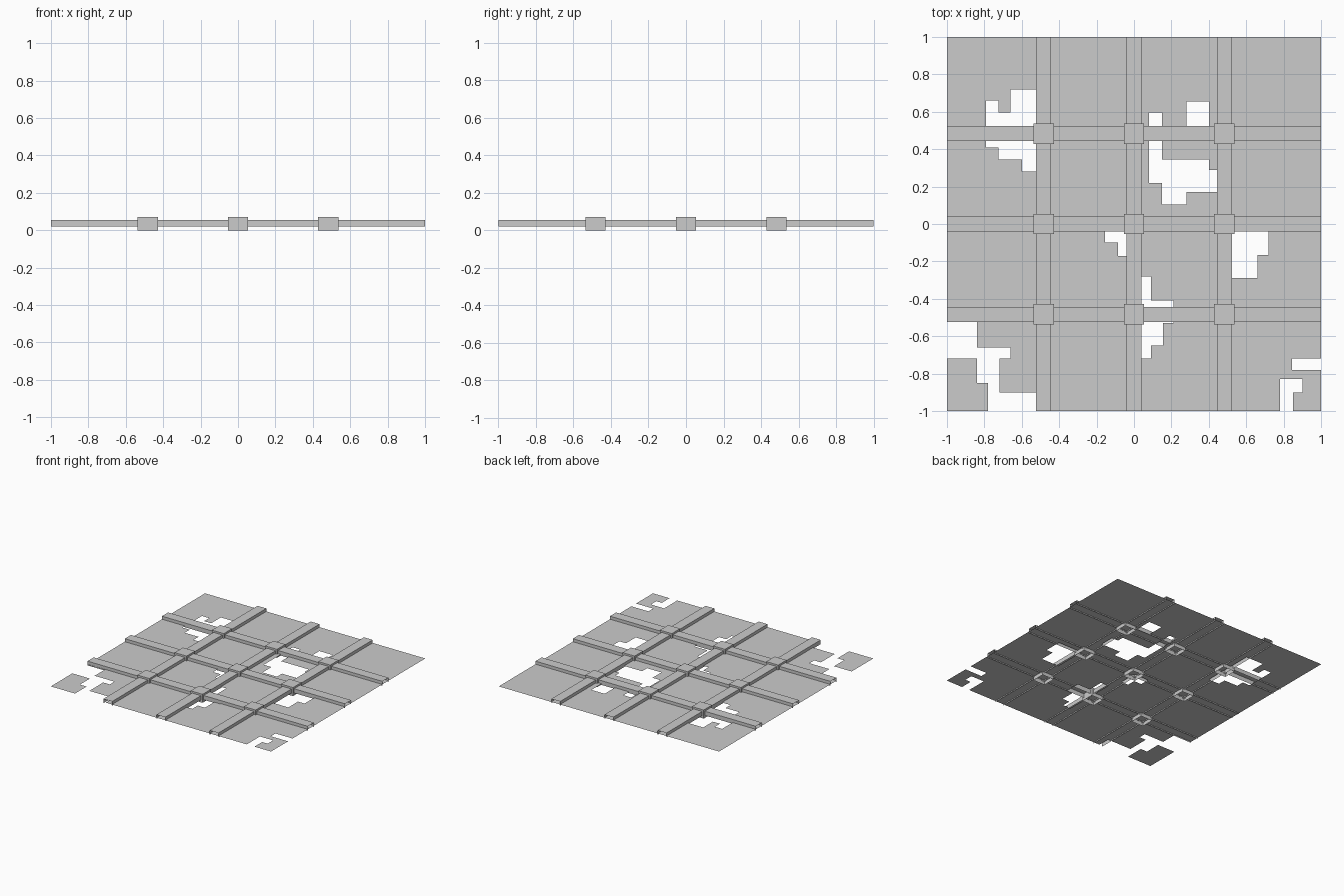
import bpy
import bmesh
from mathutils import Vector

cube = bpy.data.objects.get("Cube")
if cube:
    bpy.data.objects.remove(cube, do_unlink=True)

grey = bpy.data.materials.new("plain grey")
grey.use_nodes = True
colour = (0.6, 0.6, 0.6, 1)
grey.diffuse_color = colour
grey.node_tree.nodes["Principled BSDF"].inputs["Base Color"].default_value = colour

SPACING = 0.483
LINES = {"low": -SPACING, "middle": 0, "high": SPACING}
SHEET_Z = 0.03


def finish(bm, name):
    mesh = bpy.data.meshes.new(name)
    bm.to_mesh(mesh)
    bm.free()
    mesh.materials.append(grey)
    obj = bpy.data.objects.new(name, mesh)
    bpy.context.collection.objects.link(obj)
    return obj


def open_box(name, centre, size, bottom, top, open_axis=None):
    """Box without a floor, and without ends along open_axis."""
    bm = bmesh.new()
    bmesh.ops.create_cube(bm, size=1)
    bm.normal_update()
    gone = [f for f in bm.faces if f.normal.z < -0.5
            or (open_axis is not None and abs(f.normal[open_axis]) > 0.5)]
    bmesh.ops.delete(bm, geom=gone, context='FACES')
    for v in bm.verts:
        v.co = Vector((centre[0] + v.co.x * size[0],
                       centre[1] + v.co.y * size[1],
                       top if v.co.z > 0 else bottom))
    return finish(bm, name)


# Broken-away areas as rectangles in hundredths: left, right, front, back
HOLES = {
    "back left": [(-79, -72.5, 41, 66), (-72.5, -66, 34.5, 59.5),
                  (-66, -60, 34.5, 72), (-60, -50, 28, 72)],
    "back right": [(8, 15, 22, 59.5), (15, 28, 10.5, 34.5),
                   (28, 40, 17, 34.5), (40, 46, 17, 29), (28, 40, 52, 65.5)],
    "centre": [(-15.5, -8.5, -10, -2), (-8.5, -2, -17, -2)],
    "right": [(50, 66, -29, -2), (66, 72, -16.5, -2)],
    "front": [(2, 9, -72, -28), (9, 15.5, -65, -41), (15.5, 21, -53, -41)],
    "front left": [(-100, -84, -72, -52.5), (-84, -78, -85, -66),
                   (-78, -72, -100, -66), (-72, -66, -72, -66),
                   (-72, -50, -100, -90)],
    "front right": [(78, 85, -100, -83), (85, 90, -90, -83),
                    (84.5, 100, -78, -72)],
}
rects = [[v / 100 for v in r] for group in HOLES.values() for r in group]

# Thin floor sheet, sliced along the hole edges, then opened
bm = bmesh.new()
bmesh.ops.create_grid(bm, x_segments=1, y_segments=1, size=1)
for axis in (0, 1):
    normal = Vector((axis == 0, axis == 1, 0))
    cuts = {v for r in rects for v in r[axis * 2:axis * 2 + 2] if abs(v) < 1}
    for cut in sorted(cuts):
        bmesh.ops.bisect_plane(bm, geom=bm.verts[:] + bm.edges[:] + bm.faces[:],
                               plane_co=normal * cut, plane_no=normal)


def in_hole(face):
    c = face.calc_center_median()
    return any(l < c.x < r and f < c.y < b for l, r, f, b in rects)


bmesh.ops.delete(bm, geom=[f for f in bm.faces if in_hole(f)], context='FACES')
bmesh.ops.translate(bm, verts=bm.verts, vec=(0, 0, SHEET_Z))
finish(bm, "floor_sheet")

# Crossing channel beams with a cap block at every joint
for name, at in LINES.items():
    open_box("cross_beam_" + name, (0, at), (2, 0.08), 0.02, 0.055, open_axis=0)
    open_box("long_beam_" + name, (at, 0), (0.08, 2), 0.02, 0.055, open_axis=1)
    for other, y in LINES.items():
        open_box("joint_block_" + name + "_" + other, (at, y), (0.108, 0.108), 0, 0.07)
